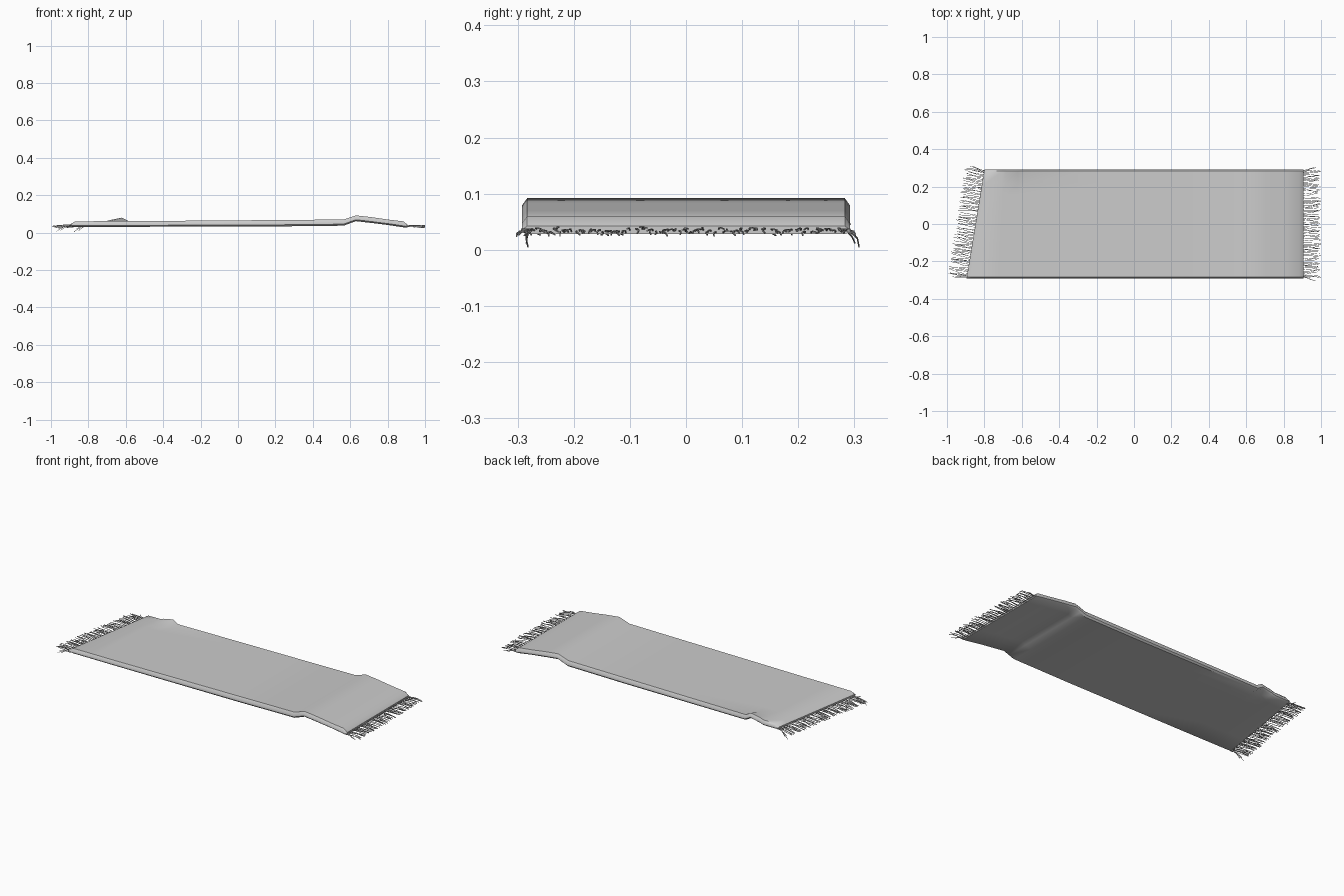
import bpy, bmesh, math, random
from mathutils import Vector

if "Cube" in bpy.data.objects:
    bpy.data.objects.remove(bpy.data.objects["Cube"])

random.seed(4)


def finish(name, bm, angle):
    bmesh.ops.recalc_face_normals(bm, faces=bm.faces)
    me = bpy.data.meshes.new(name)
    bm.to_mesh(me)
    bm.free()
    ob = bpy.data.objects.new(name, me)
    bpy.context.collection.objects.link(ob)
    bpy.ops.object.select_all(action='DESELECT')
    ob.select_set(True)
    bpy.context.view_layer.objects.active = ob
    bpy.ops.object.shade_smooth_by_angle(angle=math.radians(angle))
    return ob


def loft(bm, rings):
    rings = [[bm.verts.new(p) for p in r] for r in rings]
    n = len(rings[0])
    for a, b in zip(rings, rings[1:]):
        for i in range(n):
            j = (i + 1) % n
            bm.faces.new((a[i], a[j], b[j], b[i]))
    bm.faces.new(rings[0])
    bm.faces.new(rings[-1])


# Rug body: lengthwise stations (x, bottom z, top z, slant of the left end)
stations = [(-0.895, 0.035, 0.046, 1), (-0.873, 0.031, 0.060, 1),
            (-0.73, 0.031, 0.061, 0.3), (-0.68, 0.031, 0.061, 0),
            (-0.62, 0.031, 0.061, 0), (-0.585, 0.031, 0.061, 0),
            (-0.2, 0.032, 0.064, 0), (0.2, 0.033, 0.067, 0),
            (0.565, 0.037, 0.070, 0), (0.60, 0.050, 0.082, 0),
            (0.63, 0.061, 0.092, 0), (0.71, 0.052, 0.083, 0),
            (0.80, 0.041, 0.070, 0), (0.885, 0.028, 0.060, 0),
            (0.906, 0.028, 0.042, 0)]
lift = {-0.68: 0.007, -0.62: 0.019}     # small ripple on the back edge
ys = [-0.283, -0.15, 0.0, 0.15, 0.22, 0.283]
rings = []
for x, lo, hi, slant in stations:
    t = hi - lo
    section = [(y, hi) for y in ys] + [(0.292, hi - t * 0.4), (0.292, lo + t * 0.25)]
    section += [(y, lo) for y in reversed(ys)] + [(-0.292, lo + t * 0.25), (-0.292, hi - t * 0.4)]
    rings.append([(x + slant * 0.095 * (y + 0.29) / 0.58, y,
                   z + (lift.get(x, 0) if y > 0.25 else 0)) for y, z in section])
bm = bmesh.new()
loft(bm, rings)
finish("rug_body", bm, 40)


# Fringe: thin wavy strands along both ends
def strand(bm, start, direction, length, drop, curl, r=0.0016):
    d = Vector(direction).normalized()
    side = Vector((-d.y, d.x, 0))
    up = Vector((0, 0, 1))
    wob = random.uniform(-0.004, 0.004)
    rings = []
    for k in range(5):
        t = k / 4
        c = Vector(start) + d * length * t + side * (curl * t * t + wob * math.sin(t * 6))
        c.z += drop * t * t + 0.003 * math.sin(t * math.pi)
        rings.append([c + side * r * math.cos(a) + up * r * math.sin(a)
                      for a in (math.pi / 4 + i * math.pi / 2 for i in range(4))])
    loft(bm, rings)


def fringe(name, p0, p1, out, count, reach):
    bm = bmesh.new()
    for i in range(count):
        u = i / (count - 1)
        if random.random() < 0.08 and 0.05 < u < 0.95:
            continue
        p = Vector(p0).lerp(Vector(p1), u)
        p.z += random.uniform(-0.003, 0.004)
        strand(bm, p, out, reach * random.uniform(0.82, 1.0),
               random.uniform(-0.007, 0.004), random.uniform(-0.012, 0.012))
    # Loose strands splaying at the corners
    for p, s in ((p0, -1), (p1, 1)):
        for k in range(4):
            d = Vector(out) + Vector((0, s * (0.15 + 0.12 * k), 0))
            q = Vector(p) - Vector((0, s * 0.006 * k, 0))
            drop = (-0.029, -0.014, -0.022, 0.012)[k]
            if name == "right_fringe":
                drop *= 0.3
            strand(bm, q, d, reach * (0.75 - 0.1 * k), drop, 0.004 * s)
    finish(name, bm, 50)


fringe("left_fringe", (-0.887, -0.286, 0.034), (-0.795, 0.286, 0.034), (-0.98, 0.16, 0), 84, 0.113)
fringe("right_fringe", (0.898, -0.286, 0.033), (0.898, 0.286, 0.033), (1, 0, 0), 84, 0.102)
